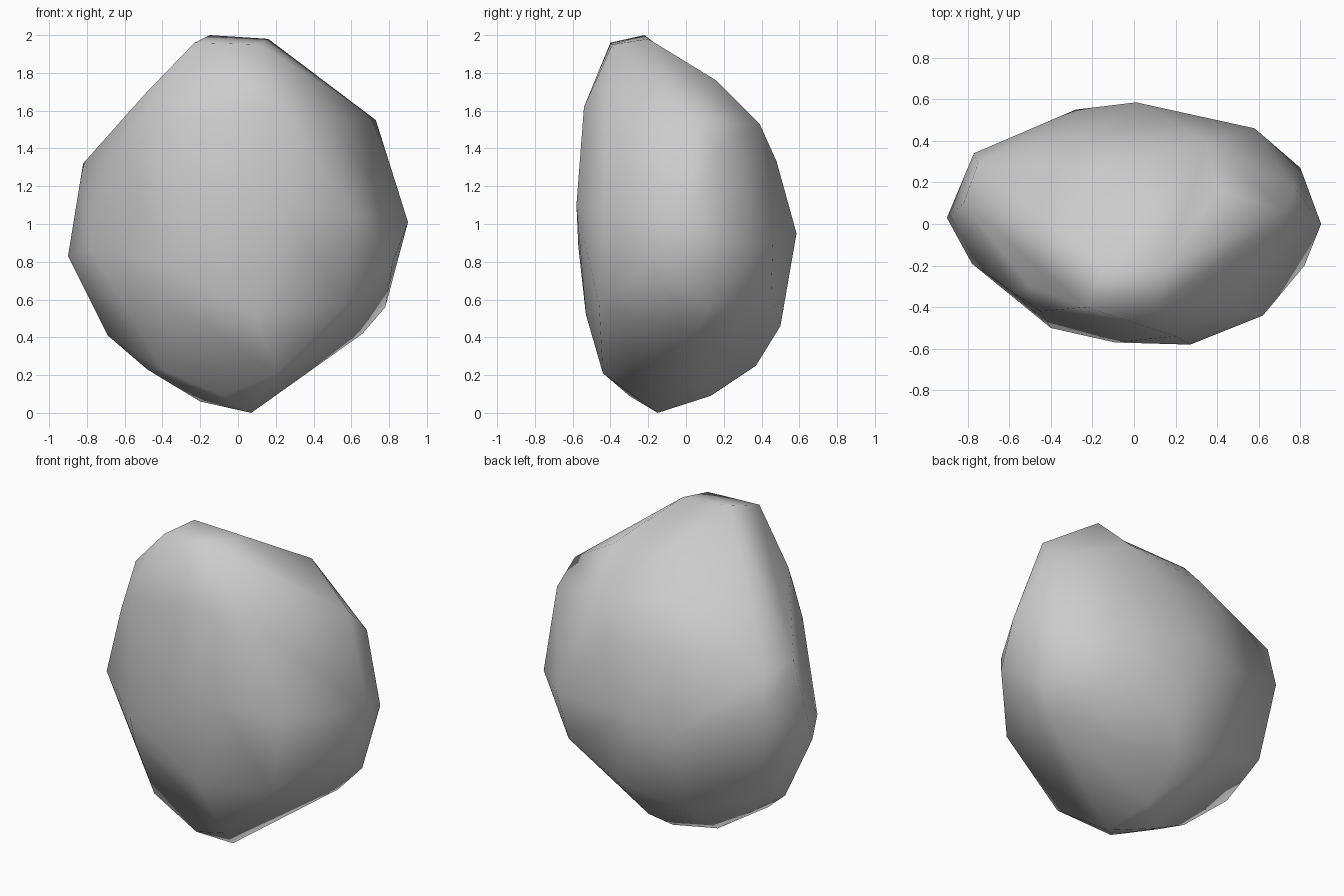
import bpy, bmesh
from mathutils import Vector
from mathutils.geometry import closest_point_on_tri

# Corner points of the boulder, grouped by area
top = [(-.15, -.22, 2), (.16, -.2, 1.98), (-.23, -.4, 1.96), (.12, -.39, 1.95),
       (-.15, .27, 1.62), (-.5, -.3, 1.68)]
front = [(-.45, -.42, 1.52), (.2, -.54, 1.62), (.27, -.58, 1.1), (-.09, -.57, .88),
         (-.4, -.5, .8), (-.4, -.445, .61), (-.4, -.26, .23), (.2, -.44, .21),
         (.1, -.53, .52), (.56, -.46, .57), (.62, -.44, 1.05), (.47, -.41, 1.55)]
right = [(.73, .06, 1.55), (.77, .18, 1.4), (.9, 0, 1.01), (.8, .27, .9),
         (.82, -.2, .8), (.78, .12, .56), (.66, .05, .42)]
left = [(-.58, -.33, 1.37), (-.78, -.19, .87), (-.9, .03, .83), (-.82, .1, 1.32),
        (-.75, .29, 1.3), (-.77, .34, 1.05), (-.72, .25, .58), (-.69, 0, .41)]
back = [(.35, .39, 1.53), (-.17, .38, 1.49), (-.22, .45, 1.34), (.2, .48, 1.33),
        (.01, .585, .95), (-.28, .55, .88), (.58, .46, .9), (.5, .45, .62),
        (-.3, .42, .38), (.1, .5, .46)]
bottom = [(.07, -.15, 0), (-.2, -.03, .06), (-.48, -.13, .23), (0, .37, .25),
          (0, .13, .09), (-.08, -.3, .09)]

# Wrap a tight skin around the points
bm = bmesh.new()
for p in top + front + right + left + back + bottom:
    bm.verts.new(p)
bmesh.ops.convex_hull(bm, input=bm.verts)
bmesh.ops.delete(bm, geom=[v for v in bm.verts if not v.link_faces], context='VERTS')
bmesh.ops.recalc_face_normals(bm, faces=bm.faces)

# Shallow hollow on the upper right shoulder
hollow = Vector((.4, .16, 1.76))
face = min(bm.faces, key=lambda f: (closest_point_on_tri(
    hollow, *[v.co for v in f.verts]) - hollow).length)
bmesh.ops.poke(bm, faces=[face])["verts"][0].co = hollow

mesh = bpy.data.meshes.new("boulder")
bm.to_mesh(mesh)
bm.free()
rock = bpy.data.objects.new("boulder", mesh)
bpy.context.collection.objects.link(rock)

# Soft shading across the facets
for f in mesh.polygons:
    f.use_smooth = True
